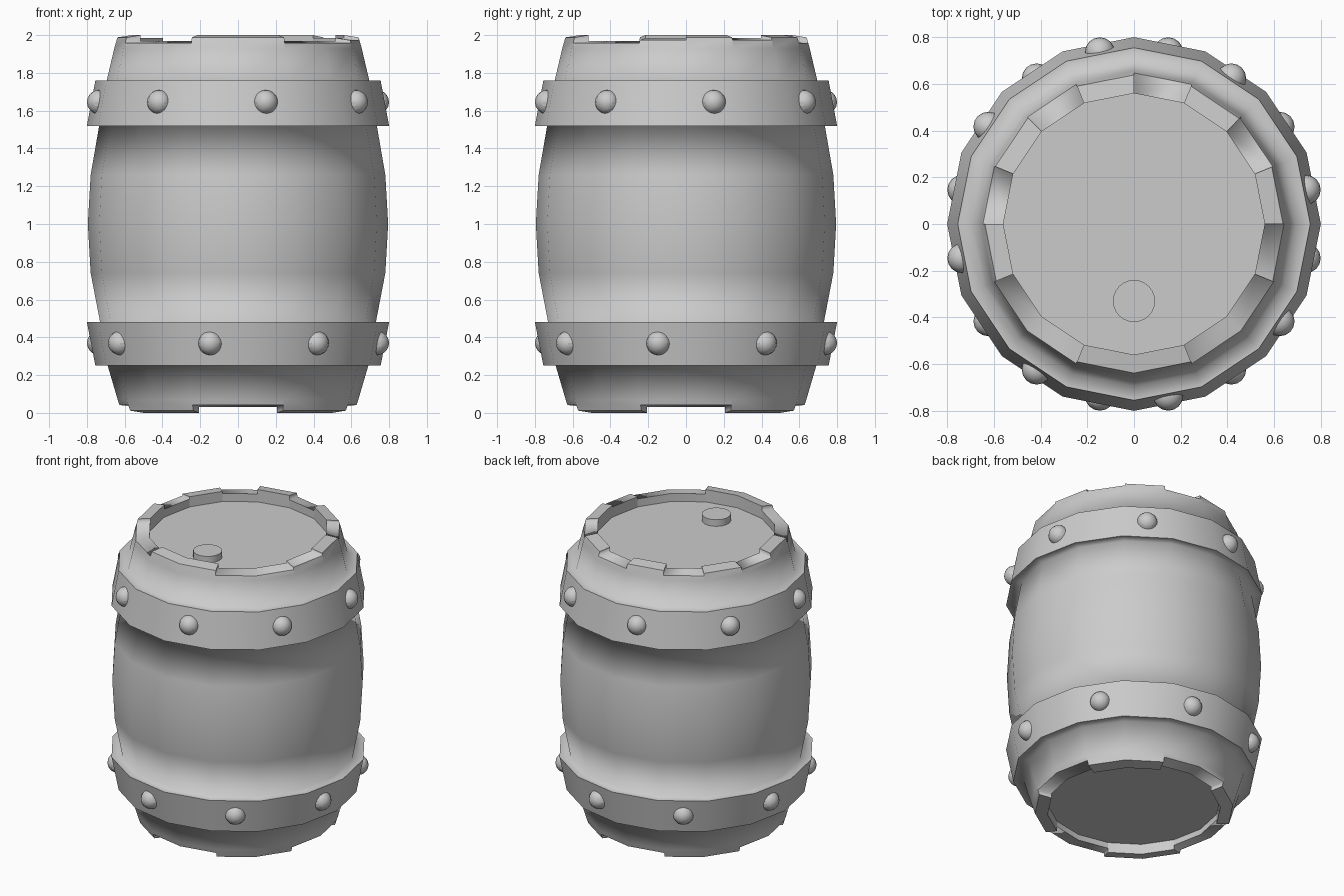
import bpy, bmesh, math
from mathutils import Vector

SIDES = 16
STEP = 2 * math.pi / SIDES

cube = bpy.data.objects.get("Cube")
if cube:
    bpy.data.objects.remove(cube, do_unlink=True)

grey = bpy.data.materials.new("plain grey")
grey.use_nodes = True
grey.diffuse_color = (0.6, 0.6, 0.6, 1)
grey.node_tree.nodes["Principled BSDF"].inputs["Base Color"].default_value = (0.6, 0.6, 0.6, 1)


def polar(r, i, z):
    a = i * STEP
    return Vector((r * math.cos(a), r * math.sin(a), z))


def quad(bm, *points):
    return bm.faces.new([bm.verts.new(p) for p in points])


def lathe(bm, profile):
    """Sweep an (r, z) profile, listed bottom to top on the outside."""
    for (r0, z0), (r1, z1) in zip(profile, profile[1:]):
        for i in range(SIDES):
            quad(bm, polar(r0, i, z0), polar(r0, i + 1, z0),
                 polar(r1, i + 1, z1), polar(r1, i, z1))


def finish(bm, name):
    """Smooth everything but the end boards and the sharp convex edges."""
    bmesh.ops.remove_doubles(bm, verts=bm.verts, dist=0.0005)
    bmesh.ops.recalc_face_normals(bm, faces=bm.faces)
    for face in bm.faces:
        face.smooth = len(face.verts) < 5
    for edge in bm.edges:
        edge.smooth = edge.calc_face_angle_signed(0) < math.radians(32)
    mesh = bpy.data.meshes.new(name)
    bm.to_mesh(mesh)
    bm.free()
    mesh.materials.append(grey)
    obj = bpy.data.objects.new(name, mesh)
    bpy.context.collection.objects.link(obj)


def chipped_rim(bm, base_z, base_r, edge_z, edge_r, inner_r, board_z, chips):
    """Rim of stave ends, each cut back by its own chip depth."""
    sign = 1 if edge_z > base_z else -1

    def outer(i, z):
        # The outer lip sits a little back from the inner one
        z = z - sign * 0.012
        t = (z - base_z) / (edge_z - base_z)
        return polar(base_r + (edge_r - base_r) * t, i, z)

    for i in range(SIDES):
        z = edge_z - sign * chips[i]
        before = edge_z - sign * chips[i - 1]
        j = i + 1
        quad(bm, polar(base_r, i, base_z), polar(base_r, j, base_z), outer(j, z), outer(i, z))
        quad(bm, outer(i, z), outer(j, z), polar(inner_r, j, z), polar(inner_r, i, z))
        quad(bm, polar(inner_r, i, z), polar(inner_r, j, z),
             polar(inner_r, j, board_z), polar(inner_r, i, board_z))
        # Side wall where neighbouring staves differ in height
        if abs(z - before) > 0.001:
            quad(bm, outer(i, z), outer(i, before),
                 polar(inner_r, i, before), polar(inner_r, i, z))
    # Recessed end board
    quad(bm, *[polar(inner_r, i, board_z) for i in range(SIDES)])


# Barrel body and its two flared hoops in one skin, with chipped rims
bm = bmesh.new()
lathe(bm, [(0.637, 0.07), (0.69, 0.25), (0.755, 0.25), (0.80, 0.48), (0.73, 0.48),
           (0.78, 0.74), (0.795, 1.0), (0.78, 1.26),
           (0.735, 1.52), (0.80, 1.52), (0.755, 1.76), (0.695, 1.76), (0.655, 1.93)])
LOW, MID = 0.03, 0.015
top_chips = [0, MID, 0, LOW, 0, LOW, MID, LOW, 0, LOW, LOW, 0, 0, LOW, LOW, MID]
bottom_chips = [0.03 if i % 4 in (0, 3) else 0 for i in range(SIDES)]
chipped_rim(bm, 1.93, 0.655, 2.0, 0.635, 0.56, 1.915, top_chips)
chipped_rim(bm, 0.07, 0.637, 0.0, 0.615, 0.54, 0.07, bottom_chips)
finish(bm, "barrel_with_hoops")

# Eight domed rivets on each hoop, trimmed at the hoop's flat faces
for label, narrow, wide, rivet_z, turn in (("upper", 1.76, 1.52, 1.645, 0.5),
                                           ("lower", 0.25, 0.48, 0.37, -0.5)):
    bm = bmesh.new()
    for k in range(8):
        i = 2 * k + turn
        dome = bmesh.new()
        bmesh.ops.create_uvsphere(dome, u_segments=16, v_segments=10, radius=0.064)
        bmesh.ops.translate(dome, verts=dome.verts, vec=polar(0.75, i, rivet_z))
        on_face = polar(0.80 * math.cos(STEP / 2), i, wide)
        slope = on_face - polar(0.755 * math.cos(STEP / 2), i, narrow)
        outward = slope.cross(polar(1, i, 0).cross(Vector((0, 0, 1))))
        if outward.dot(polar(1, i, 0)) < 0:
            outward.negate()
        bmesh.ops.bisect_plane(dome, geom=dome.verts[:] + dome.edges[:] + dome.faces[:],
                               plane_co=on_face, plane_no=outward, clear_inner=True)
        part = bpy.data.meshes.new("rivet")
        dome.to_mesh(part)
        dome.free()
        bm.from_mesh(part)
        bpy.data.meshes.remove(part)
    finish(bm, label + "_rivets")

# Bung standing on the lid
bm = bmesh.new()
bmesh.ops.create_cone(bm, cap_ends=True, segments=24, radius1=0.09, radius2=0.09, depth=0.045)
bmesh.ops.translate(bm, verts=bm.verts, vec=(0, -0.33, 1.94))
finish(bm, "bung")
